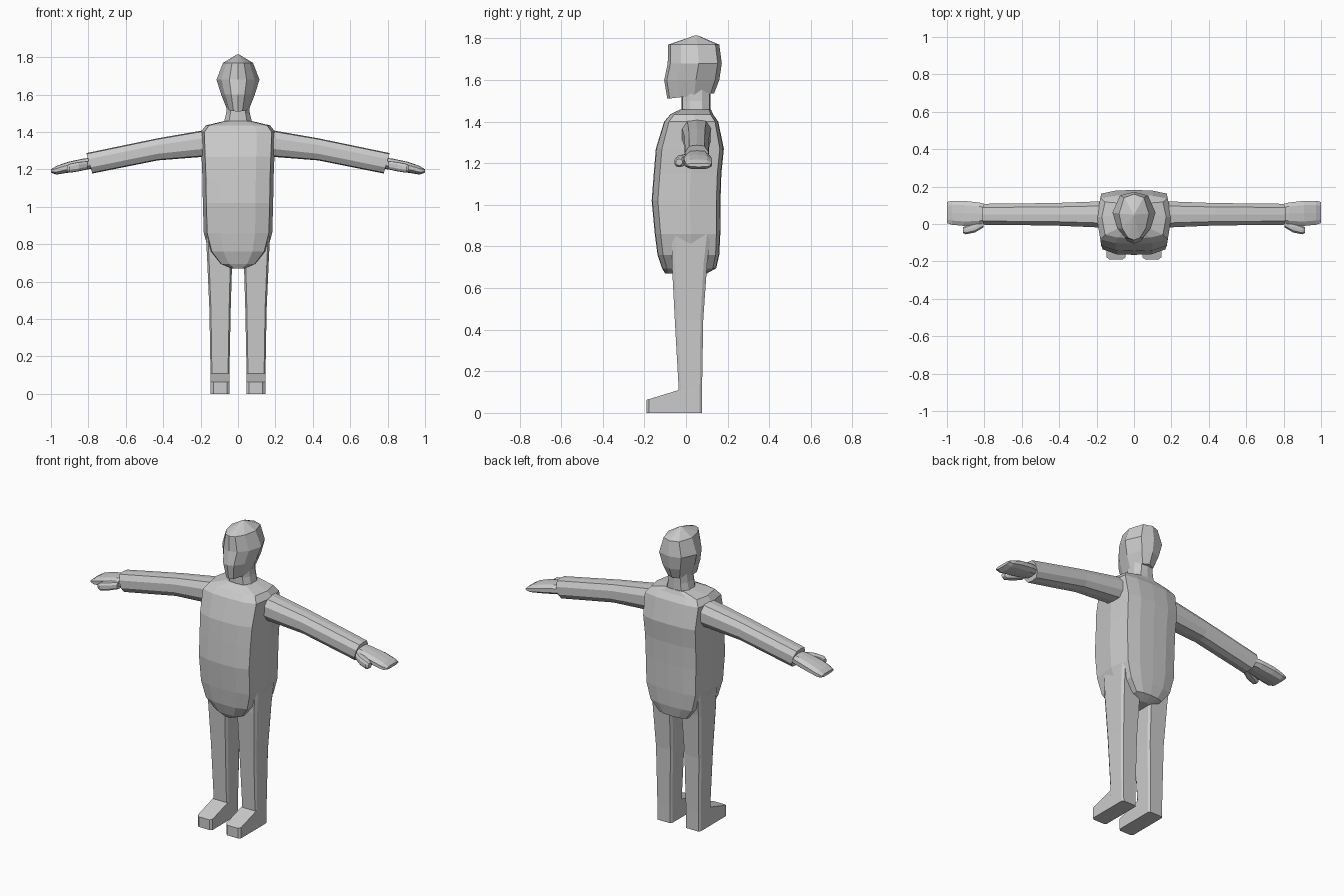
import bpy
import bmesh

old = bpy.data.objects.get("Cube")
if old:
    bpy.data.objects.remove(old, do_unlink=True)

grey = bpy.data.materials.new("plain grey")
grey.use_nodes = True
grey.diffuse_color = (0.6, 0.6, 0.6, 1)
grey.node_tree.nodes["Principled BSDF"].inputs["Base Color"].default_value = (0.6, 0.6, 0.6, 1)


def loft(name, rings, mirror=False):
    """Skin a closed low-poly shell through rings with equal point counts."""
    bm = bmesh.new()
    loops = [[bm.verts.new(p) for p in ring] for ring in rings]
    n = len(loops[0])
    for a, b in zip(loops, loops[1:]):
        for i in range(n):
            j = (i + 1) % n
            bm.faces.new((a[i], a[j], b[j], b[i]))
    bm.faces.new(loops[0])
    bm.faces.new(loops[-1])
    bmesh.ops.remove_doubles(bm, verts=bm.verts, dist=0.0005)
    bmesh.ops.recalc_face_normals(bm, faces=bm.faces)
    mesh = bpy.data.meshes.new(name)
    bm.to_mesh(mesh)
    bm.free()
    mesh.materials.append(grey)
    obj = bpy.data.objects.new(name, mesh)
    bpy.context.collection.objects.link(obj)
    if mirror:
        obj.modifiers.new("mirror", "MIRROR").use_axis[0] = True
    return obj


def outline(half):
    """Complete a unit half outline running from front centre to back centre."""
    return half + [(-u, v) for u, v in reversed(half[1:-1])]


def level(shape, z, x0, x1, y0, y1, tilt=0.0):
    """Fit a unit outline to a box at height z; tilt raises the back."""
    cx, cy, hx, hy = (x0 + x1) / 2, (y0 + y1) / 2, (x1 - x0) / 2, (y1 - y0) / 2
    return [(cx + u * hx, cy + v * hy, z + v * tilt) for u, v in shape]


def upright(shape, x, y0, y1, z0, z1, lean=0.0):
    """Fit a unit outline to a box across x; lean pushes the top outward."""
    cy, cz, hy, hz = (y0 + y1) / 2, (z0 + z1) / 2, (y1 - y0) / 2, (z1 - z0) / 2
    return [(x + v * lean, cy + u * hy, cz + v * hz) for u, v in shape]


trunk = outline([(0, -1), (0.5, -0.98), (0.9, -0.82), (1, 0.1), (0.9, 0.88), (0.5, 0.98), (0, 1)])
skull = outline([(0, -1), (0.4, -0.9), (0.78, -0.5), (1, 0.15), (0.65, 0.85), (0, 1)])
limb = outline([(0, -1), (0.65, -0.92), (1, -0.4), (1, 0.4), (0.65, 0.92), (0, 1)])
block = outline([(0, -1), (0.85, -1), (1, -0.8), (1, 0.8), (0.85, 1), (0, 1)])

# Torso: height, half width, front, back
loft("torso", [level(trunk, z, -w, w, f, b) for z, w, f, b in [
    (0.67, 0.035, -0.10, 0.10), (0.695, 0.1, -0.115, 0.145), (0.76, 0.155, -0.137, 0.16),
    (0.86, 0.183, -0.15, 0.165), (1.02, 0.188, -0.165, 0.166), (1.15, 0.19, -0.155, 0.17),
    (1.27, 0.195, -0.145, 0.182), (1.4, 0.2, -0.105, 0.155), (1.435, 0.172, -0.075, 0.13),
    (1.458, 0.075, -0.03, 0.12)]])

# Neck and head
loft("neck", [level(limb, z, -w, w, -0.022, 0.118)
              for z, w in [(1.44, 0.078), (1.5, 0.063), (1.56, 0.06)]])
loft("head", [level(skull, z, -w, w, f, b, t) for z, w, f, b, t in [
    (1.523, 0.06, -0.09, 0.135, 0.013), (1.6, 0.09, -0.105, 0.16, 0),
    (1.68, 0.115, -0.088, 0.172, 0), (1.77, 0.08, -0.086, 0.16, 0),
    (1.815, 0.004, 0.045, 0.055, 0)]])

# Legs: height, inner, outer, front, back
loft("legs", [level(block, z, *box) for z, *box in [
    (0, 0.046, 0.146, -0.04, 0.077), (0.11, 0.046, 0.147, -0.035, 0.077),
    (0.45, 0.039, 0.153, -0.054, 0.083), (0.72, 0.031, 0.165, -0.068, 0.102),
    (0.86, 0.03, 0.172, -0.068, 0.12)]], mirror=True)

# Feet: wedge rising from toe to ankle
loft("feet", [[(x0, y, 0), (x1, y, 0), (x1, y, z), (x0, y, z)] for y, x0, x1, z in [
    (-0.19, 0.06, 0.132, 0.062), (-0.178, 0.046, 0.146, 0.066),
    (-0.035, 0.046, 0.146, 0.11), (0.02, 0.046, 0.146, 0.11)]], mirror=True)

# Arms, with a slanted cuff
loft("arms", [upright(limb, *box) for box in [
    (0.15, -0.02, 0.122, 1.27, 1.415), (0.43, -0.008, 0.112, 1.248, 1.366),
    (0.795, -0.004, 0.108, 1.178, 1.287, 0.016)]], mirror=True)

# Hands and thumbs
loft("hands", [upright(limb, *box) for box in [
    (0.77, 0.01, 0.1, 1.205, 1.265), (0.83, -0.005, 0.115, 1.195, 1.257),
    (0.91, -0.01, 0.124, 1.182, 1.24), (0.972, -0.004, 0.124, 1.172, 1.218),
    (1.0, 0.005, 0.118, 1.183, 1.2)]], mirror=True)
loft("thumbs", [upright(limb, *box) for box in [
    (0.805, -0.018, 0.03, 1.2, 1.245), (0.85, -0.045, 0.01, 1.19, 1.24),
    (0.9, -0.055, -0.01, 1.182, 1.23), (0.915, -0.048, -0.018, 1.19, 1.22)]], mirror=True)
